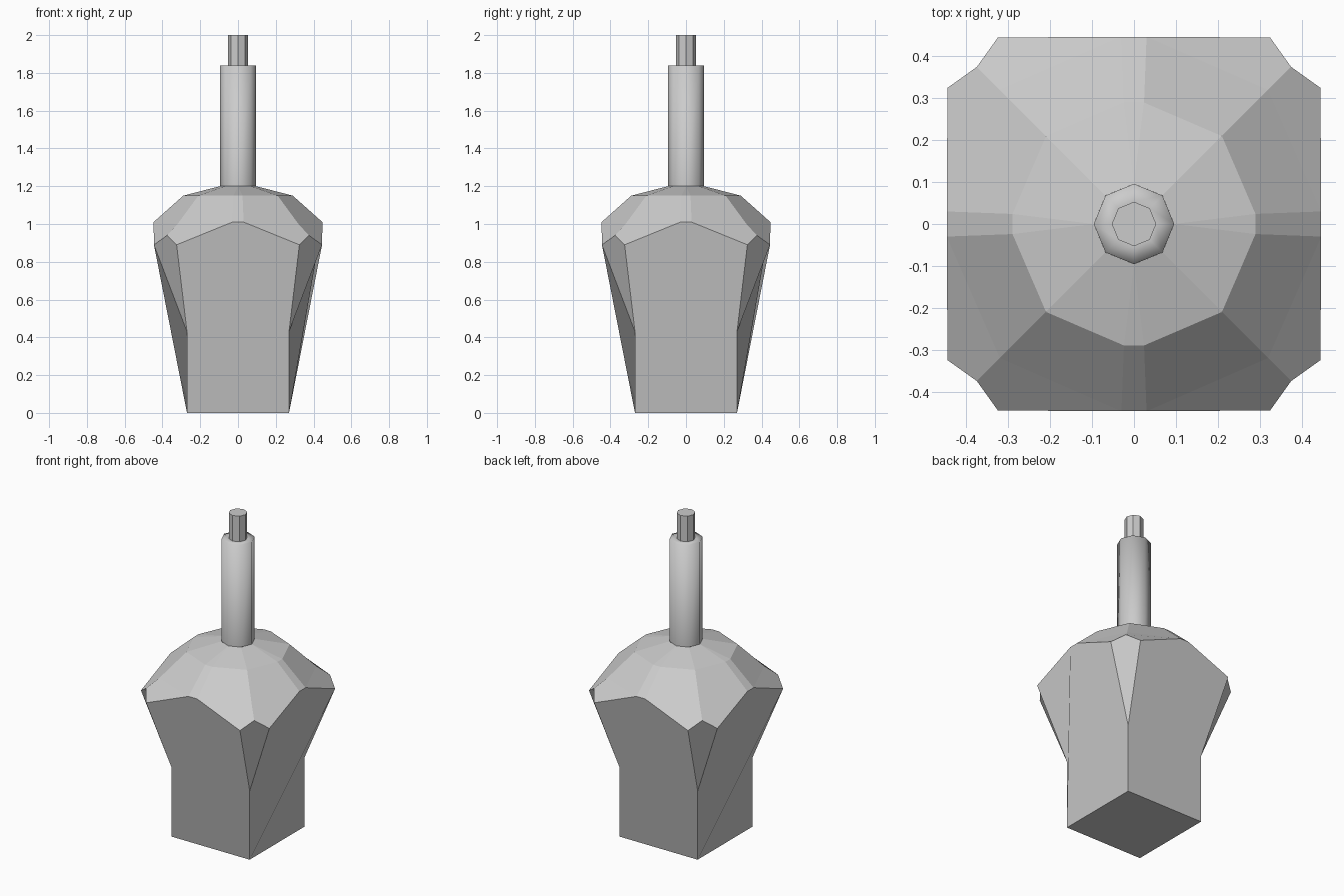
import bpy, math
from mathutils import Vector, Matrix

if "Cube" in bpy.data.objects:
    bpy.data.objects.remove(bpy.data.objects["Cube"])


def make_object(name, verts, faces):
    me = bpy.data.meshes.new(name)
    me.from_pydata(verts, [], faces)
    me.update()
    ob = bpy.data.objects.new(name, me)
    bpy.context.collection.objects.link(ob)
    return ob


# Key points of one side (front), right half; lower-case = mirrored left half
P = {
    'O': (.27, -.27, 0),         # base corner
    'M': (.27, -.27, .43),       # where the corner bevel starts
    'E': (.325, -.445, .89),     # panel top corner
    'F': (.375, -.375, .94),     # bevel tip
    'D': (.03, -.447, 1.01),     # panel top middle
    'C': (.32, -.32, 1.0),       # shoulder corner
    'B': (.21, -.21, 1.15),      # upper shoulder ring
    'A': (.024, -.29, 1.15),
    'N': (.068, -.068, 1.2),     # neck ring
    'Z': (0, -.096, 1.2),
}
P.update({k.lower(): (-v[0], v[1], v[2]) for k, v in list(P.items())})

PANEL = ['oOM', 'oME', 'oED', 'oDd', 'odm', 'mde']
SHOULDER = ['EFCD', 'DCBA', 'fedc', 'cdab', 'dDAa', 'aAZ', 'ABNZ', 'baZn']

# Body: one side repeated four times around z
verts, faces, panel_of, index = [], [], [], {}


def vert(p):
    key = tuple(round(c, 4) + 0.0 for c in p)
    if key not in index:
        index[key] = len(verts)
        verts.append(key)
    return index[key]


for side in range(4):
    rot = Matrix.Rotation(side * math.pi / 2, 3, 'Z')
    nxt = Matrix.Rotation((side + 1) * math.pi / 2, 3, 'Z')
    for f in PANEL + SHOULDER:
        faces.append([vert(rot @ Vector(P[c])) for c in f])
        panel_of.append(side if f in PANEL else None)
    # corner bevel shared with the next side
    faces.append([vert(rot @ Vector(P['M'])), vert(nxt @ Vector(P['e'])),
                  vert(rot @ Vector(P['F'])), vert(rot @ Vector(P['E']))])
    panel_of.append(None)
base = [vert(Matrix.Rotation(-i * math.pi / 2, 3, 'Z') @ Vector(P['O'])) for i in range(4)]
faces.append(base)
panel_of.append(None)
body = make_object("body", verts, faces)

# Each folded side panel is shaded as one flat face
normals = []
me = body.data
me.shade_smooth()
for poly in me.polygons:
    side = panel_of[poly.index]
    n = poly.normal.copy()
    if side is not None:
        n = sum((q.normal * q.area for q in me.polygons
                 if panel_of[q.index] == side), Vector()).normalized()
    normals += [n] * poly.loop_total
me.normals_split_custom_set(normals)


# Neck and tip: eight-sided columns
def column(name, r, z0, z1, inner=None):
    rings = [(r, z0), (r, z1)] + ([(inner, z1)] if inner else [])
    vs = [(q * math.cos(i * math.pi / 4), q * math.sin(i * math.pi / 4), z)
          for q, z in rings for i in range(8)]
    fs = [(k * 8 + i, k * 8 + (i + 1) % 8, k * 8 + 8 + (i + 1) % 8, k * 8 + 8 + i)
          for k in range(len(rings) - 1) for i in range(8)]
    if not inner:
        fs.append(tuple(range(8, 16)))
    return make_object(name, vs, fs)


neck = column("neck", .096, 1.2, 1.84, inner=.053)
neck.data.shade_smooth()
tip = column("tip", .053, 1.84, 2.0)
